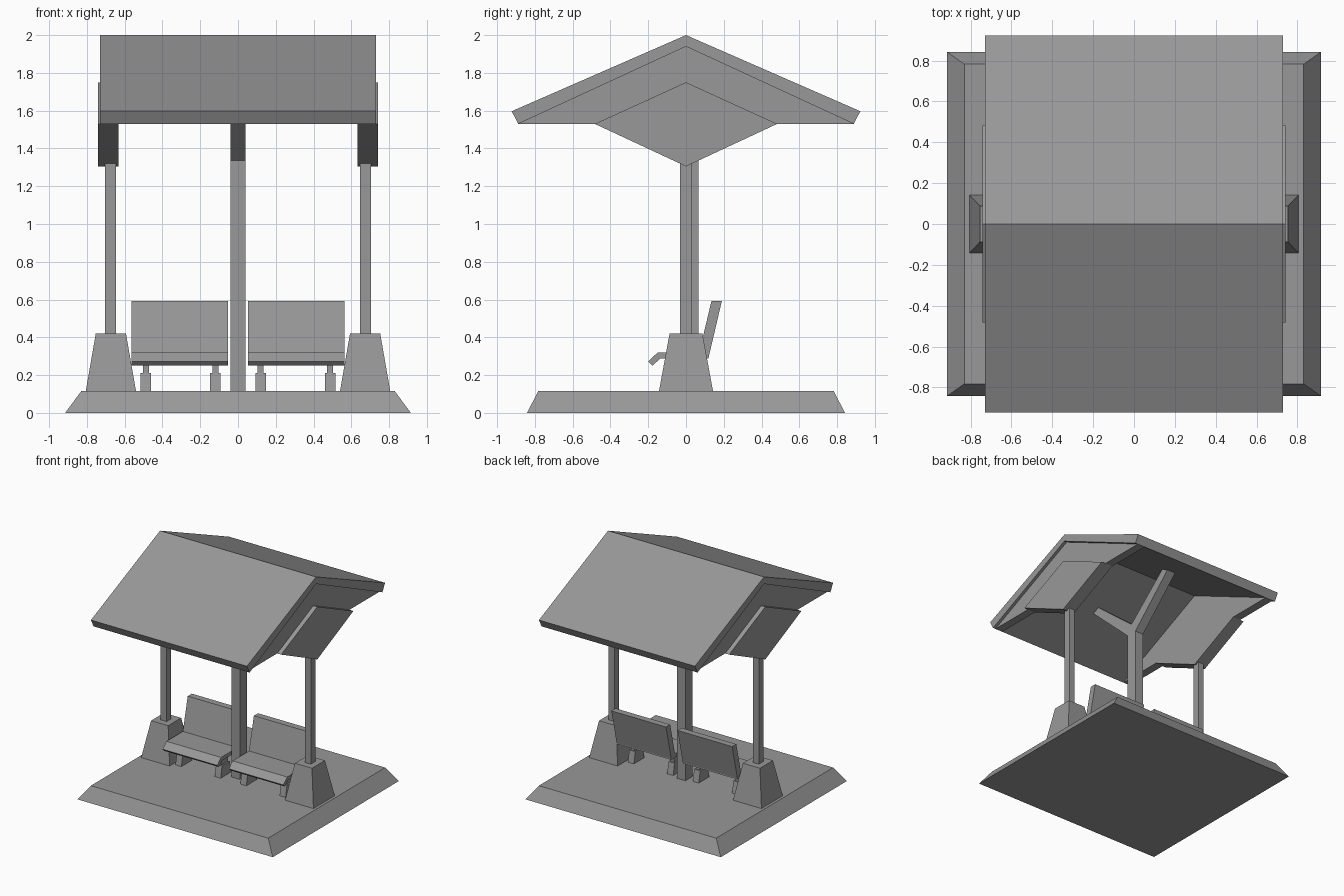
import bpy, bmesh

if "Cube" in bpy.data.objects:
    bpy.data.objects.remove(bpy.data.objects["Cube"])

# Mid grey shared by every part
grey = bpy.data.materials.new("mid_grey")
grey.diffuse_color = (0.316, 0.316, 0.316, 1)
grey.use_nodes = True
grey.node_tree.nodes["Principled BSDF"].inputs["Base Color"].default_value = grey.diffuse_color


def make(name, bm):
    bmesh.ops.recalc_face_normals(bm, faces=bm.faces[:])
    mesh = bpy.data.meshes.new(name)
    bm.to_mesh(mesh)
    bm.free()
    mesh.materials.append(grey)
    obj = bpy.data.objects.new(name, mesh)
    bpy.context.collection.objects.link(obj)
    return obj


def prism(name, profile, x0, x1):
    """Closed prism: a (y, z) profile swept along x."""
    bm = bmesh.new()
    a, b = ([bm.verts.new((x, y, z)) for y, z in profile] for x in (x0, x1))
    bm.faces.new(a)
    bm.faces.new(b[::-1])
    for i in range(len(a)):
        bm.faces.new((a[i - 1], a[i], b[i], b[i - 1]))
    return make(name, bm)


def frustum(name, cx, cy, z0, z1, low, top=None):
    """Box with separate half sizes at the bottom and the top."""
    top = top or low
    bm = bmesh.new()
    bmesh.ops.create_cube(bm, size=2)
    for v in bm.verts:
        hx, hy = top if v.co.z > 0 else low
        v.co = (cx + v.co.x * hx, cy + v.co.y * hy, z1 if v.co.z > 0 else z0)
    return make(name, bm)


# Platform
frustum("platform", 0, 0, 0, 0.115, (0.915, 0.842), (0.83, 0.782))

# Folded roof slab
prism("roof", [(-0.923, 1.597), (0, 2), (0.923, 1.597), (0.888, 1.53),
               (0, 1.94), (-0.888, 1.53)], -0.73, 0.73)

# Central post with forked arms up to the roof
prism("forked_post", [(-0.033, 0.115), (0.065, 0.115), (0.065, 1.335),
                      (0.47, 1.73), (0.40, 1.76), (0.016, 1.42),
                      (-0.40, 1.76), (-0.46, 1.73), (-0.033, 1.335)], -0.04, 0.04)

# Backrest and bent seat profiles
seat = [(-0.2, 0.272), (-0.15, 0.32), (0.11, 0.32), (0.12, 0.288),
        (-0.135, 0.288), (-0.178, 0.25)]
back = [(0.065, 0.3), (0.135, 0.593), (0.19, 0.593), (0.12, 0.295)]

for s, side in ((-1, "left"), (1, "right")):
    # End pedestal and post
    frustum(side + "_pedestal", s * 0.673, 0, 0.115, 0.42,
            (0.133, 0.143), (0.08, 0.087))
    frustum(side + "_post", s * 0.675, 0, 0.42, 1.36, (0.028, 0.031))

    # Gable wall and diamond bracket
    prism(side + "_gable", [(-0.888, 1.53), (0, 1.94), (0.888, 1.53)],
          s * 0.633, s * 0.705)
    prism(side + "_bracket", [(-0.483, 1.53), (0, 1.75), (0.483, 1.53), (0, 1.305)],
          s * 0.633, s * 0.742)

    # Bench
    prism(side + "_seat", seat, s * 0.054, s * 0.565)
    prism(side + "_backrest", back, s * 0.054, s * 0.565)
    for x, pos in ((0.12, "inner"), (0.4875, "outer")):
        frustum(f"{side}_{pos}_bench_foot", s * x, -0.03, 0.115, 0.212,
                (0.028, 0.07), (0.028, 0.052))
        frustum(f"{side}_{pos}_bench_riser", s * x, -0.03, 0.212, 0.29, (0.016, 0.045))
